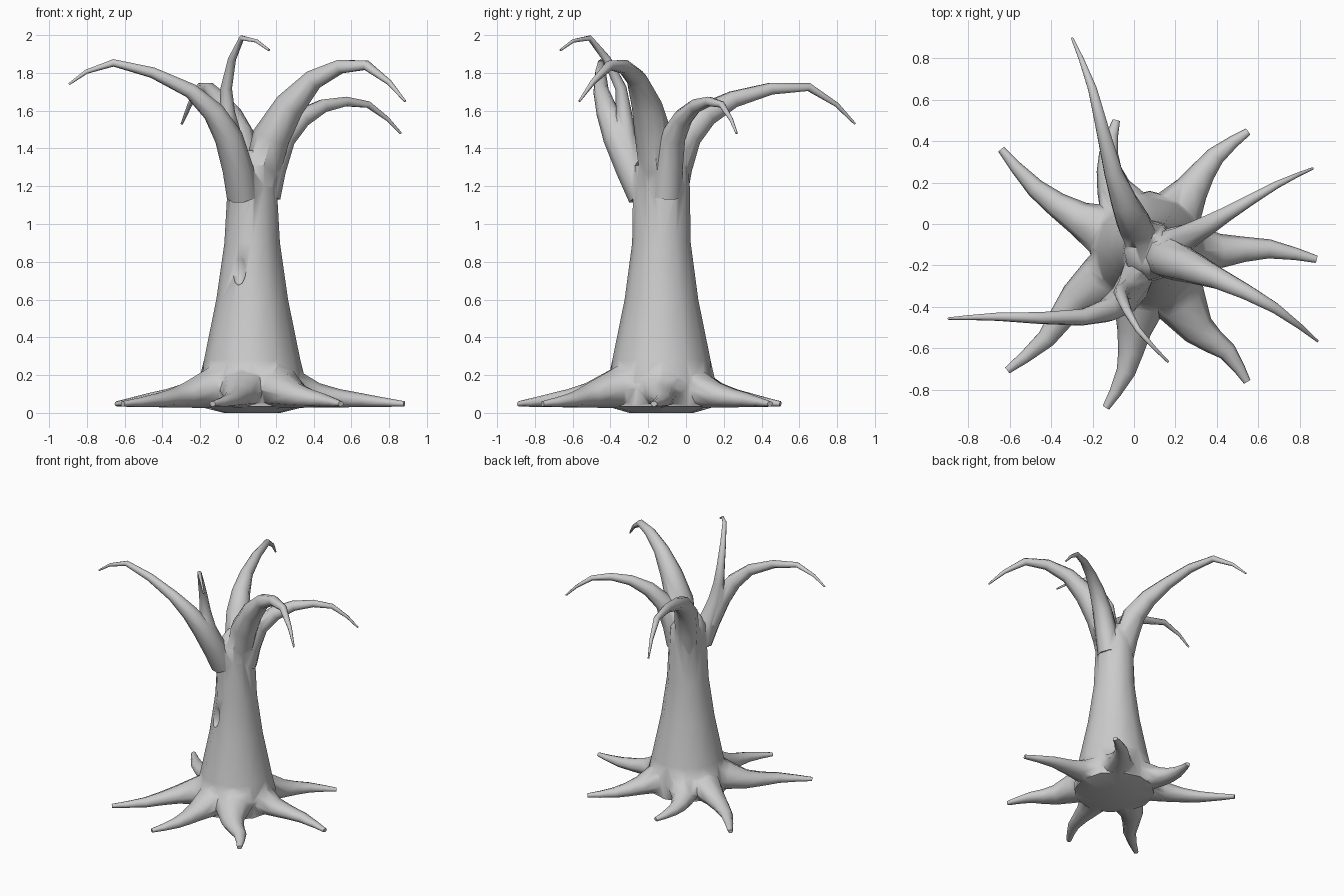
import bpy, bmesh, math
from mathutils import Vector

if "Cube" in bpy.data.objects:
    bpy.data.objects.remove(bpy.data.objects["Cube"])

AXIS = Vector((0.075, -0.13, 0))  # centre line of the trunk


def circle(sides):
    return [(math.cos(k * math.tau / sides), math.sin(k * math.tau / sides)) for k in range(sides)]


def loft(name, rings):
    """Closed skin through a list of equal-length point rings."""
    bm = bmesh.new()
    loops = [[bm.verts.new(p) for p in ring] for ring in rings]
    n = len(loops[0])
    for a, b in zip(loops, loops[1:]):
        for i in range(n):
            j = (i + 1) % n
            bm.faces.new((a[i], a[j], b[j], b[i]))
    bm.faces.new(loops[0][::-1])
    bm.faces.new(loops[-1])
    bmesh.ops.recalc_face_normals(bm, faces=bm.faces)
    me = bpy.data.meshes.new(name)
    bm.to_mesh(me)
    bm.free()
    ob = bpy.data.objects.new(name, me)
    bpy.context.collection.objects.link(ob)
    return ob


def refine(pts):
    """Insert a curved midpoint between neighbouring path points."""
    out = []
    for i in range(len(pts) - 1):
        before, after = pts[max(i - 1, 0)], pts[min(i + 2, len(pts) - 1)]
        out += [pts[i], (9 * (pts[i] + pts[i + 1]) - before - after) / 16]
    return out + [pts[-1]]


def tube(name, points, radii, squash=1):
    """Tapered eight-sided tube along a smooth path."""
    path = refine([Vector((*p, r)) for p, r in zip(points, radii)])
    pts = [p.to_3d() for p in path]
    rings, prev = [], None
    for i, p in enumerate(pts):
        a = (p - pts[i - 1]).normalized() if i else Vector()
        b = (pts[i + 1] - p).normalized() if i + 1 < len(pts) else Vector()
        t = (a + b).normalized()
        if prev is None:
            ref = Vector((0, 0, 1)) if abs(t.z) < 0.7 else Vector((0, 1, 0))
            up = (ref - t * ref.dot(t)).normalized()
        else:
            up = prev.rotation_difference(t) @ up
        side = t.cross(up)
        rings.append([p + (side * c + up * s * squash) * path[i].w for c, s in circle(8)])
        prev = t
    return loft(name, rings)


# Trunk: height and half widths of each cross-section
sections = [(0, 0.15, 0.17), (0.035, 0.29, 0.29), (0.16, 0.285, 0.287), (0.28, 0.255, 0.26),
            (0.6, 0.19, 0.195), (0.9, 0.147, 0.155), (1.2, 0.13, 0.15),
            (1.31, 0.123, 0.14), (1.39, 0.07, 0.085)]
tree = loft("tree", [[AXIS + Vector((rx * c, ry * s, z)) for c, s in circle(12)]
                     for z, rx, ry in sections])

# Limbs: thickness, then the points they pass through
limbs = {
    "limb_right_front": (0.1, (0.175, -0.17, 1.46), (0.4, -0.26, 1.765),
                         (0.68, -0.405, 1.84), (0.885, -0.565, 1.65)),
    "limb_right_back": (0.068, (0.24, -0.07, 1.46), (0.45, 0.05, 1.625),
                        (0.69, 0.19, 1.632), (0.862, 0.268, 1.48)),
    "limb_back": (0.085, (0, 0, 1.47), (-0.1, 0.25, 1.66),
                  (-0.2, 0.65, 1.725), (-0.298, 0.895, 1.53)),
    "limb_left": (0.075, (-0.05, -0.365, 1.46), (-0.25, -0.45, 1.705),
                  (-0.66, -0.447, 1.853), (-0.895, -0.456, 1.74)),
    "limb_front": (0.055, (-0.035, -0.32, 1.46), (-0.062, -0.345, 1.72),
                   (0.02, -0.51, 1.985), (0.165, -0.665, 1.92)),
}
parts = []
for name, (k, *pts) in limbs.items():
    fork = AXIS.lerp(Vector(pts[0]), 0.4)
    fork.z = 1.15
    parts.append(tube(name, [fork, *pts], [0.085, k, k * 0.55, k * 0.27, 0.006]))

# Roots: a point near the trunk and the tip, with a slight bend between
roots = {
    "root_back_left": ((-0.27, 0.03), (-0.64, 0.36)),
    "root_back_right": ((0.28, 0.17), (0.55, 0.445)),
    "root_right": ((0.42, -0.13), (0.88, -0.17)),
    "root_front_right": ((0.31, -0.51), (0.545, -0.76)),
    "root_front": ((0, -0.52), (-0.135, -0.885)),
    "root_front_left": ((-0.28, -0.36), (-0.61, -0.705)),
    "root_back": ((-0.1, 0.18), (-0.085, 0.5)),
}
root_radii = [0.165, 0.082, 0.046, 0.018]
for name, (near, tip) in roots.items():
    near, tip = Vector(near), Vector(tip)
    bend = (tip - near).orthogonal().normalized() * 0.03
    flat = [AXIS.xy.lerp(near, 0.4), near, (near + tip) / 2 + bend, tip]
    parts.append(tube(name, [(*p, r * 0.7 + 0.035) for p, r in zip(flat, root_radii)],
                      root_radii, 0.8))

# Hollow in the front of the trunk
bpy.ops.mesh.primitive_uv_sphere_add(segments=8, ring_count=6, location=(0.003, -0.295, 0.765))
hollow = bpy.context.object
hollow.name = "hollow_cutter"
hollow.scale = (0.042, 0.04, 0.09)
hollow.hide_render = True

# Merge everything into one skin
bpy.context.view_layer.update()
bpy.context.view_layer.objects.active = tree
for part in parts + [hollow]:
    mod = tree.modifiers.new("merge", 'BOOLEAN')
    mod.operation = 'DIFFERENCE' if part is hollow else 'UNION'
    mod.solver = 'EXACT'
    mod.object = part
    bpy.ops.object.modifier_apply(modifier=mod.name)
    bpy.data.objects.remove(part)

bpy.ops.object.select_all(action='DESELECT')
tree.select_set(True)
bpy.ops.object.shade_smooth_by_angle(angle=math.radians(70))
